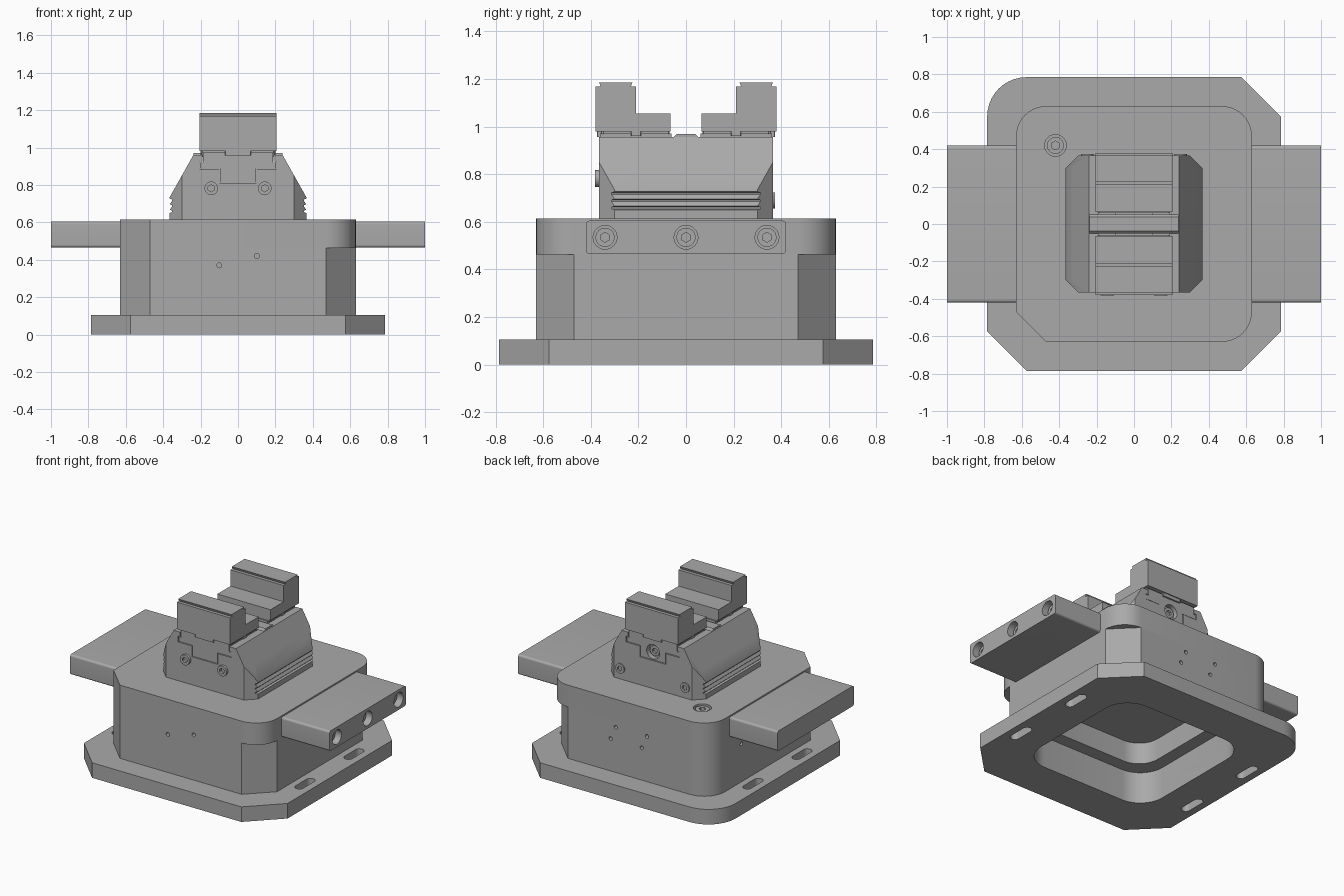
import bpy, bmesh, math
from mathutils import Vector

cube = bpy.data.objects.get("Cube")
if cube:
    bpy.data.objects.remove(cube)

steel = bpy.data.materials.new("satin_grey")
steel.use_nodes = True
GREY = (0.4, 0.4, 0.4, 1)
steel.diffuse_color = GREY
steel.node_tree.nodes["Principled BSDF"].inputs["Base Color"].default_value = GREY
parts = []


def finish(name, bm):
    bmesh.ops.recalc_face_normals(bm, faces=bm.faces)
    me = bpy.data.meshes.new(name)
    bm.to_mesh(me)
    bm.free()
    me.materials.append(steel)
    ob = bpy.data.objects.new(name, me)
    bpy.context.collection.objects.link(ob)
    parts.append(ob)
    return ob


def prism(name, pts, axis, a, b):
    """Extrude a 2D profile along an axis from a to b."""
    put = {"x": lambda p, t: (t, p[0], p[1]),
           "y": lambda p, t: (p[0], t, p[1]),
           "z": lambda p, t: (p[0], p[1], t)}[axis]
    bm = bmesh.new()
    low = [bm.verts.new(put(p, a)) for p in pts]
    top = [bm.verts.new(put(p, b)) for p in pts]
    bm.faces.new(low)
    bm.faces.new(top)
    n = len(pts)
    for i in range(n):
        j = (i + 1) % n
        bm.faces.new((low[i], low[j], top[j], top[i]))
    return finish(name, bm)


def outline(hx, hy, r, kinds="rrrr", cx=0, cy=0):
    """Rectangle with corners r(ound) or c(hamfered), from +x+y anticlockwise."""
    pts = []
    for q, kind in enumerate(kinds):
        sx, sy = ((1, 1), (-1, 1), (-1, -1), (1, -1))[q]
        steps = 10 if kind == "r" else 1
        for i in range(steps + 1):
            a = math.pi / 2 * (q + i / steps)
            pts.append((cx + sx * (hx - r) + r * math.cos(a),
                        cy + sy * (hy - r) + r * math.sin(a)))
    return pts


def cyl(name, p, r, depth, d=(0, 0, 1), sides=32):
    """Cylinder from point p, running along direction d."""
    bm = bmesh.new()
    bmesh.ops.create_cone(bm, cap_ends=True, segments=sides,
                          radius1=r, radius2=r, depth=depth)
    m = Vector(d).to_track_quat("Z", "Y").to_matrix().to_4x4()
    m.translation = Vector(p) + Vector(d) * depth / 2
    bm.transform(m)
    return finish(name, bm)


def cut(ob, cutters, op="DIFFERENCE"):
    for c in cutters:
        m = ob.modifiers.new("cut", "BOOLEAN")
        m.operation, m.object, m.solver = op, c, "EXACT"
    dg = bpy.context.evaluated_depsgraph_get()
    me = bpy.data.meshes.new_from_object(ob.evaluated_get(dg))
    ob.modifiers.clear()
    ob.data = me
    for c in cutters:
        parts.remove(c)
        bpy.data.objects.remove(c)


def drill(p, r, depth, d):
    """Hole cutter that starts just outside the surface point p."""
    d = Vector(d)
    return cyl("cutter", Vector(p) - d * 0.01, r, depth + 0.01, d)


# Socket screw: one mesh shared by every screw, unit radius, head top at z = 0
master = cyl("screw_master", (0, 0, -1), 1, 1)
cut(master, [cyl("cutter", (0, 0, -0.5), 0.52, 1, sides=6)])
screw_mesh = master.data
parts.remove(master)
bpy.data.objects.remove(master)


def screw(name, p, r, d=(0, 0, 1)):
    ob = bpy.data.objects.new(name, screw_mesh)
    ob.location, ob.scale = p, (r, r, r)
    ob.rotation_euler = Vector(d).to_track_quat("Z", "Y").to_euler()
    bpy.context.collection.objects.link(ob)


S = (-1, 1)
CORNERS = [(x, y) for x in S for y in S]
UP, DOWN = (0, 0, 1), (0, 0, -1)

# Base plate with corner holes, side slots and a central opening
plate = prism("base_plate", outline(0.785, 0.785, 0.21, "crcc"), "z", 0, 0.105)
cut(plate, [drill((0.55 * x, 0.66 * y, 0), 0.035, 0.2, UP) for x, y in CORNERS]
    + [prism("cutter", outline(0.03, 0.09, 0.0299, cx=0.705 * x, cy=0.27 * y), "z", -0.1, 0.2)
       for x, y in CORNERS]
    + [prism("cutter", outline(0.5, 0.5, 0.18), "z", -0.1, 0.2)])

# Hollow housing with a stepped pocket and small side holes
housing = prism("housing_lower", outline(0.63, 0.63, 0.16, "crcc"), "z", 0.105, 0.462)
holes = [drill((0.63 * s, 0.29 * y, z), 0.013, 0.05, (-s, 0, 0))
         for s in S for y in S for z in (0.37, 0.42)]
holes += [drill((x, -0.63, z), 0.013, 0.05, (0, 1, 0)) for x, z in ((-0.1, 0.37), (0.1, 0.42))]
holes += [drill((x, 0.63, z), 0.013, 0.05, (0, -1, 0))
          for x, z in ((-0.1, 0.33), (0.14, 0.33), (-0.14, 0.42), (0.1, 0.42))]
cut(housing, [prism("cutter", outline(0.5, 0.5, 0.18), "z", 0, 0.22),
              prism("cutter", outline(0.41, 0.41, 0.15), "z", 0.1, 0.37)] + holes)

top = prism("housing_top", outline(0.63, 0.63, 0.16, "rrcr"), "z", 0.462, 0.615)
cut(top, [drill((0.42 * x, 0.42 * y, 0.615), 0.058, 0.035, DOWN) for x, y in CORNERS])
for x, y in CORNERS:
    screw("housing_screw", (0.42 * x, 0.42 * y, 0.608), 0.045)

# Side wings with end screws and underside holes
for s in S:
    section = [(y, z + 0.535) for y, z in outline(0.42, 0.07, 0.015)]
    wing = prism("side_wing", section, "x", 0.6 * s, s)
    cut(wing, [drill((s, y, 0.535), 0.05, 0.07, (-s, 0, 0)) for y in (-0.34, 0, 0.34)]
        + [drill((0.82 * s, 0.2 * y, 0.465), 0.052, 0.08, UP) for y in S])
    for y in (-0.34, 0, 0.34):
        screw("wing_screw", (0.96 * s, y, 0.535), 0.04, (s, 0, 0))

# Vise block: grooved flanks, sloping shoulders and a stepped slide channel
flank = [(0.365, 0.614), (0.365, 0.65)]
for z in (0.65, 0.68, 0.71):
    flank += [(0.352, z + 0.005), (0.352, z + 0.012), (0.365, z + 0.017)]
flank += [(0.365, 0.735), (0.24, 0.957)]
channel = [(0.19, 0.957), (0.19, 0.925), (0.207, 0.925), (0.207, 0.885),
           (0.1, 0.885), (0.1, 0.81)]


def mirrored(half):
    return half + [(-x, z) for x, z in reversed(half)]


block = prism("vise_block", mirrored(flank + channel), "y", -0.365, 0.365)
cut(block, [prism("cutter", outline(0.37, 0.37, 0.075, "cccc"), "z", 0.5, 1.1)], "INTERSECT")
cut(block, [drill((0.285 * x, 0.29 * y, 1), 0.043, 0.24, DOWN) for x, y in CORNERS]
    + [drill((x, -0.365, 0.785), 0.012, 0.03, (0, 1, 0)) for x in (-0.05, 0.06)])
for x, y in CORNERS:
    screw("vise_screw", (0.285 * x, 0.29 * y, 0.79), 0.036)
for s in S:
    screw("front_bolt", (0.143 * s, -0.383, 0.782), 0.036, (0, -1, 0))
    screw("back_bolt", (0.25 * s, 0.373, 0.69), 0.034, (0, 1, 0))

# Slide section kept clear of the channel walls
slide = [(0.186, 0.972), (0.186, 0.921), (0.203, 0.921), (0.203, 0.889),
         (0.096, 0.889), (0.096, 0.814)]

# Centre block between the jaws
prism("centre_block", mirrored([(x, min(z, 0.957)) for x, z in slide]), "y", -0.045, 0.045)
cap = [(0.05, 0.957), (0.037, 0.97), (-0.037, 0.97), (-0.05, 0.957)]
cover = prism("centre_cover", cap, "x", -0.238, 0.238)
cut(cover, [drill((0.205 * s, 0, 0.97), 0.024, 0.008, DOWN) for s in S])
for s in S:
    screw("centre_screw", (0.205 * s, 0, 0.968), 0.018)

# Jaw carriages, keys and stepped jaws, mirrored front to back
jaw_profile = [(0.065, 0.98), (0.065, 1.055), (0.21, 1.055), (0.21, 1.168),
               (0.232, 1.168), (0.225, 1.185), (0.365, 1.185), (0.358, 1.168),
               (0.38, 1.168), (0.38, 0.98)]
for s in S:
    carriage = prism("jaw_carriage", mirrored(slide), "y", 0.06 * s, 0.362 * s)
    cut(carriage, [drill((0, 0.362 * s, 0.87), 0.05, 0.035, (0, -s, 0))])
    screw("lead_screw", (0, 0.345 * s, 0.87), 0.036, (0, s, 0))
    prism("jaw_key", outline(0.2, 0.022, 0.004, "cccc", cy=0.21 * s), "z", 0.96, 0.985)
    prism("end_key", outline(0.07, 0.01, 0.002, "cccc", cy=0.363 * s), "z", 0.957, 0.99)
    prism("jaw_seat", outline(0.195, 0.14, 0.004, "cccc", cy=0.21 * s), "z", 0.968, 0.981)
    jaw = prism("jaw", [(s * y, z) for y, z in jaw_profile], "x", -0.205, 0.205)
    spots = [(x, s * y, z) for x in (-0.128, 0.122) for y, z in ((0.15, 1.055), (0.305, 1.185))]
    cut(jaw, [drill(p, 0.04, 0.035, DOWN) for p in spots])
    for x, y, z in spots:
        screw("jaw_screw", (x, y, z - 0.015), 0.032)

# Smooth curved walls, keep hard machined edges
for me in {ob.data for ob in parts} | {screw_mesh}:
    me.shade_smooth()
    me.set_sharp_from_angle(angle=math.radians(30))
